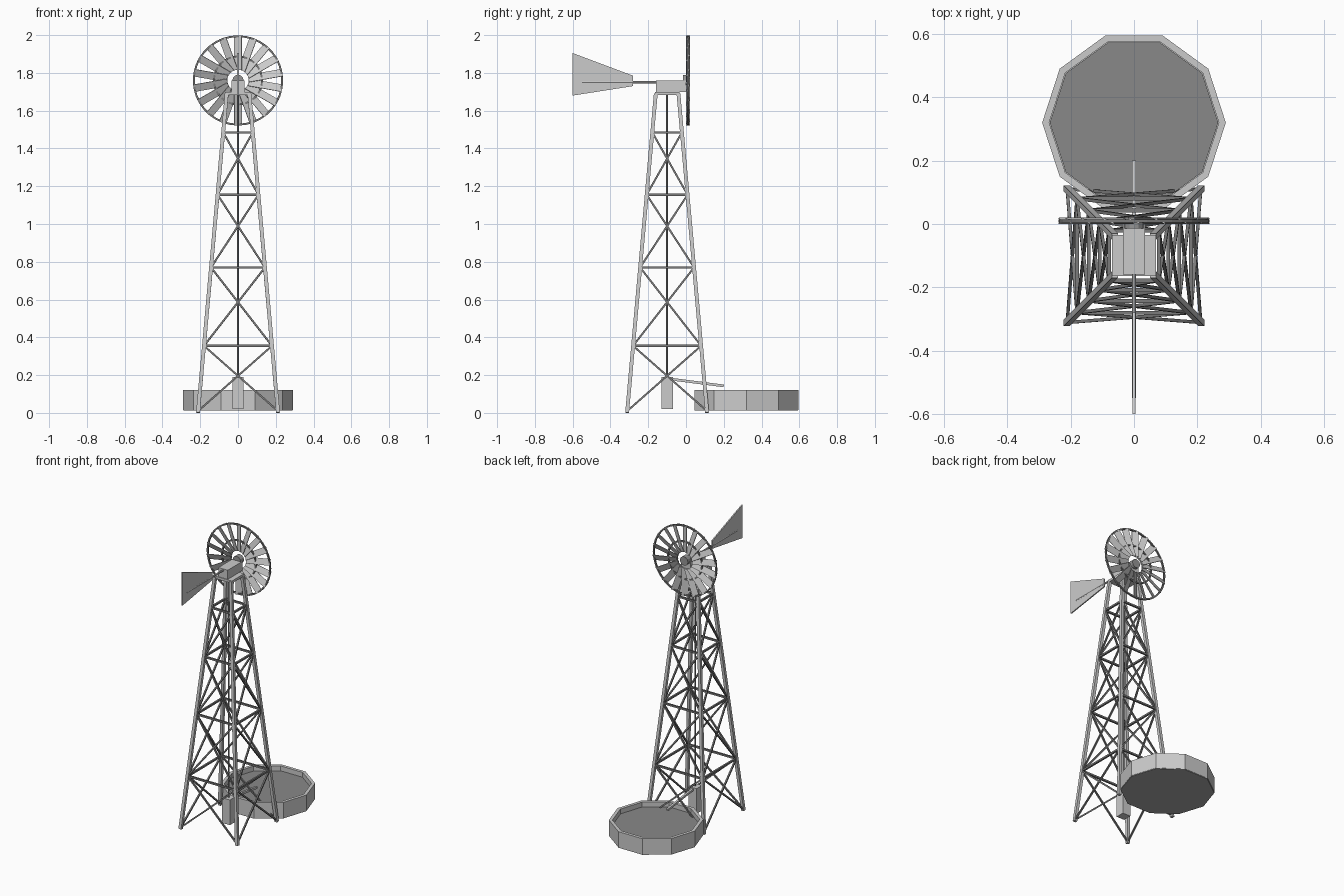
import bpy, bmesh, math
from mathutils import Matrix, Vector

if "Cube" in bpy.data.objects:
    bpy.data.objects.remove(bpy.data.objects["Cube"])

CY = -0.10                       # tower axis position in y
WHEEL = Vector((0, 0.01, 1.76))  # wheel centre


def finish(name, bm, grey=None):
    bmesh.ops.recalc_face_normals(bm, faces=bm.faces)
    me = bpy.data.meshes.new(name)
    bm.to_mesh(me)
    bm.free()
    ob = bpy.data.objects.new(name, me)
    bpy.context.collection.objects.link(ob)
    if grey is not None:
        mat = bpy.data.materials.new(name + "_grey")
        mat.diffuse_color = (grey, grey, grey, 1)
        mat.use_nodes = True
        mat.node_tree.nodes["Principled BSDF"].inputs["Base Color"].default_value = mat.diffuse_color
        me.materials.append(mat)
    return ob


def add_box(bm, centre, size, rot=Matrix()):
    m = Matrix.Translation(centre) @ rot @ Matrix.Diagonal((*size, 1))
    bmesh.ops.create_cube(bm, size=1, matrix=m)


def add_bar(bm, a, b, width):
    # square bar between two points, sides kept parallel to the axes
    a, b = Vector(a), Vector(b)
    z = (b - a).normalized()
    ref = Vector((1, 0, 0)) if abs(z.x) < 0.7 else Vector((0, 1, 0))
    y = z.cross(ref).normalized()
    x = y.cross(z)
    rot = Matrix((x, y, z)).transposed().to_4x4()
    add_box(bm, (a + b) / 2, (width, width, (b - a).length), rot)


def add_rod(bm, a, b, r, sides):
    a, b = Vector(a), Vector(b)
    rot = (b - a).to_track_quat('Z', 'Y').to_matrix().to_4x4()
    bmesh.ops.create_cone(bm, cap_ends=True, segments=sides, radius1=r, radius2=r,
                          depth=(b - a).length, matrix=Matrix.Translation((a + b) / 2) @ rot)


def box(name, centre, size):
    bm = bmesh.new()
    add_box(bm, centre, size)
    return finish(name, bm)


def rod(name, a, b, r, sides=8, grey=None):
    bm = bmesh.new()
    add_rod(bm, a, b, r, sides)
    return finish(name, bm, grey)


def lathe(name, profile, sides, matrix, closed=True, grey=None):
    # spin a (radius, height) profile around local z
    bm = bmesh.new()
    rings = []
    for i in range(sides):
        t = 2 * math.pi * i / sides
        rings.append([bm.verts.new(matrix @ Vector((r * math.cos(t), r * math.sin(t), h)))
                      for r, h in profile])
    n = len(profile)
    for i in range(sides):
        p, q = rings[i], rings[(i + 1) % sides]
        for j in range(n if closed else n - 1):
            k = (j + 1) % n
            bm.faces.new((p[j], q[j], q[k], p[k]))
    if not closed:
        bm.faces.new([r[0] for r in rings])
        bm.faces.new([r[-1] for r in rings])
    return finish(name, bm, grey)


def corner(sx, sy, z):
    # leg centre line at height z
    h = 0.212 - 0.152 * z / 1.69
    return Vector((sx * h, CY + sy * h, z))


# Tower legs
CORNERS = [(-1, -1), (1, -1), (1, 1), (-1, 1)]
bm = bmesh.new()
for c in CORNERS:
    add_bar(bm, corner(*c, 0.001), corner(*c, 1.69), 0.02)
finish("tower_legs", bm, 0.55)

# Horizontal girts and crossed braces on all four sides
LEVELS = [0.01, 0.355, 0.77, 1.155, 1.485]
girts, braces = bmesh.new(), bmesh.new()
for i in range(4):
    a, b = CORNERS[i], CORNERS[(i + 1) % 4]
    for lo, hi in zip(LEVELS, LEVELS[1:]):
        add_bar(girts, corner(*a, hi), corner(*b, hi), 0.012)
        add_bar(braces, corner(*a, lo), corner(*b, hi), 0.01)
        add_bar(braces, corner(*b, lo), corner(*a, hi), 0.01)
finish("tower_girts", girts, 0.2)
finish("tower_braces", braces, 0.2)

# Platform and gearbox
box("tower_platform", (0, CY, 1.69), (0.14, 0.13, 0.016))
box("gearbox", (0, -0.08, 1.729), (0.07, 0.16, 0.062))

# Pump rod, pump body and spout
rod("pump_rod", (0, CY, 0.18), (0, CY, 1.70), 0.005, 6, 0.3)
box("pump_body", (0, CY, 0.105), (0.06, 0.06, 0.17))
bm = bmesh.new()
add_bar(bm, (0, -0.09, 0.18), (0, 0.20, 0.143), 0.014)
finish("pump_spout", bm)

# Tail boom and vane
rod("tail_boom", (0, -0.55, 1.75), (0, -0.15, 1.75), 0.006)
bm = bmesh.new()
outline = [(-0.28, 1.785), (-0.28, 1.73), (-0.60, 1.68), (-0.60, 1.905)]
face = bm.faces.new([bm.verts.new((-0.004, y, z)) for y, z in outline])
ext = bmesh.ops.extrude_face_region(bm, geom=[face])
bmesh.ops.translate(bm, vec=(0.008, 0, 0),
                    verts=[v for v in ext["geom"] if isinstance(v, bmesh.types.BMVert)])
finish("tail_vane", bm)

# Wheel blades: constant width, pitched, overlapping near the hub
bm = bmesh.new()
N = 18
for i in range(N):
    turn = Matrix.Rotation(2 * math.pi * i / N, 4, 'Y')
    pitch = Matrix.Rotation(math.radians(-25), 4, 'Z')
    add_box(bm, WHEEL + turn @ Vector((0, 0, 0.147)), (0.042, 0.004, 0.182), turn @ pitch)
finish("wheel_blades", bm, 0.55)

# Wheel rims and hub
to_wheel = Matrix.Translation(WHEEL) @ Matrix.Rotation(math.pi / 2, 4, 'X')
for name, r in (("wheel_outer_rim", 0.234), ("wheel_inner_rim", 0.127)):
    lathe(name, [(r - 0.005, -0.005), (r + 0.005, -0.005), (r + 0.005, 0.005), (r - 0.005, 0.005)],
          36, to_wheel, grey=0.2)
rod("wheel_hub", (0, -0.015, 1.76), (0, 0.022, 1.76), 0.03, 12, 0.3)

# Ten-sided stock tank with water
at_tank = Matrix.Translation((0, 0.32, 0))
lathe("tank_shell", [(0.290, 0.016), (0.290, 0.122), (0.268, 0.122), (0.268, 0.025)],
      10, at_tank, closed=False)
lathe("tank_floor", [(0.288, 0.012), (0.288, 0.017)], 10, at_tank, closed=False, grey=0.4)
lathe("tank_water", [(0.266, 0.085), (0.266, 0.09)], 10, at_tank, closed=False, grey=0.25)
